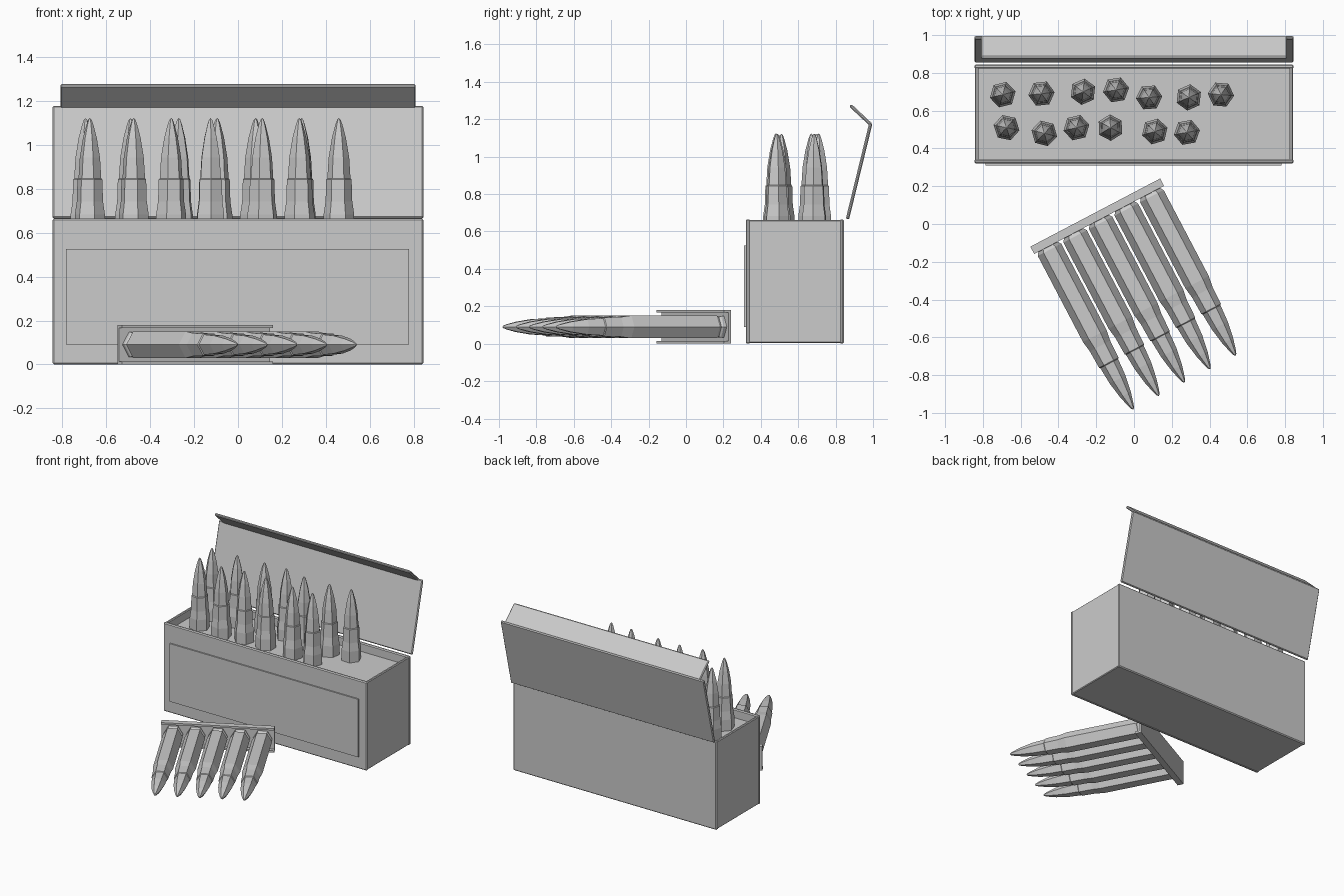
import bpy, bmesh, math, random
from mathutils import Matrix, Vector

if "Cube" in bpy.data.objects:
    bpy.data.objects.remove(bpy.data.objects["Cube"])

random.seed(4)


def finish(name, bm, matrix=None):
    if matrix is not None:
        bm.transform(matrix)
    bmesh.ops.recalc_face_normals(bm, faces=bm.faces[:])
    me = bpy.data.meshes.new(name)
    bm.to_mesh(me)
    bm.free()
    ob = bpy.data.objects.new(name, me)
    bpy.context.collection.objects.link(ob)
    return ob


def box(name, lo, hi, bevel=0.0, matrix=None):
    lo, hi = Vector(lo), Vector(hi)
    bm = bmesh.new()
    bmesh.ops.create_cube(bm, size=1)
    for v in bm.verts:
        v.co = Vector([(lo[i] + hi[i]) / 2 + v.co[i] * (hi[i] - lo[i]) for i in range(3)])
    if bevel:
        bmesh.ops.bevel(bm, geom=bm.edges[:], offset=bevel, segments=1, affect='EDGES')
    return finish(name, bm, matrix)


# cartridge outline: distance from base, radius
PROFILE = [(0, .066), (.018, .066), (.028, .058), (.045, .07), (.56, .07), (.62, .061),
           (.72, .058), (.725, .053), (.82, .047), (.91, .032), (.97, .016), (.992, .008)]


def cartridge(name, matrix):
    bm = bmesh.new()
    rings = [[bm.verts.new((r * math.cos(i * math.pi / 3), r * math.sin(i * math.pi / 3), t))
              for i in range(6)] for t, r in PROFILE]
    for a, b in zip(rings, rings[1:]):
        for i in range(6):
            j = (i + 1) % 6
            bm.faces.new((a[i], a[j], b[j], b[i]))
    bm.faces.new(rings[0])
    tip = bm.verts.new((0, 0, 1))
    for i in range(6):
        bm.faces.new((rings[-1][i], rings[-1][(i + 1) % 6], tip))
    return finish(name, bm, matrix)


# carton: four walls, base, raised inner tray and front label panel
box("front_wall", (-.845, .32, 0), (.845, .343, .665), .007)
box("back_wall", (-.845, .822, 0), (.845, .845, .665), .007)
for side, s in (("left", -1), ("right", 1)):
    box(side + "_wall", (min(s * .822, s * .842), .335, .003),
        (max(s * .822, s * .842), .83, .662), .005)
box("carton_base", (-.83, .335, .003), (.83, .83, .02))
box("inner_tray", (-.825, .34, .58), (.825, .825, .60))
box("label_panel", (-.785, .31, .09), (.78, .325, .525))


# lid and its folded flap, given by two points in the side plane
def sheet(name, half, p0, p1, thick=.018):
    dy, dz = p1[0] - p0[0], p1[1] - p0[1]
    m = Matrix.Translation((0, p0[0], p0[1])) @ Matrix.Rotation(-math.atan2(dy, dz), 4, 'X')
    box(name, (-half, -thick / 2, 0), (half, thick / 2, math.hypot(dy, dz)), .006, m)


sheet("lid", .845, (.863, .666), (.988, 1.178))
sheet("lid_flap", .81, (.990, 1.170), (.878, 1.275))

# loose cartridges standing in the tray
loose = [(-.695, .685), (-.49, .69), (-.27, .70), (-.095, .71), (.08, .67), (.29, .67),
         (.46, .685), (-.675, .51), (-.475, .48), (-.305, .51), (-.125, .51),
         (.11, .49), (.28, .485)]
for x, y in loose:
    cartridge("loose_cartridge", Matrix.Translation((x, y, .123)) @
              Matrix.Rotation(random.uniform(0, math.pi / 3), 4, 'Z'))

# stripper clip lying in front: local x along the strip, y up, z along the cartridges
a = math.radians(27.7)
c, s = math.cos(a), math.sin(a)
clip = Matrix(((c, 0, s, -.195), (s, 0, -c, .041), (0, 1, 0, .09), (0, 0, 0, 1)))
box("clip_back", (-.388, -.09, -.022), (.388, .09, -.008), 0, clip)
for side, y in (("lower", -.09), ("upper", .076)):
    box("clip_lip_" + side, (-.388, y, -.01), (.388, y + .014, .022), 0, clip)
for i in range(-2, 3):
    cartridge("clip_cartridge", clip @ Matrix.Translation((i * .153, 0, -.005)))
